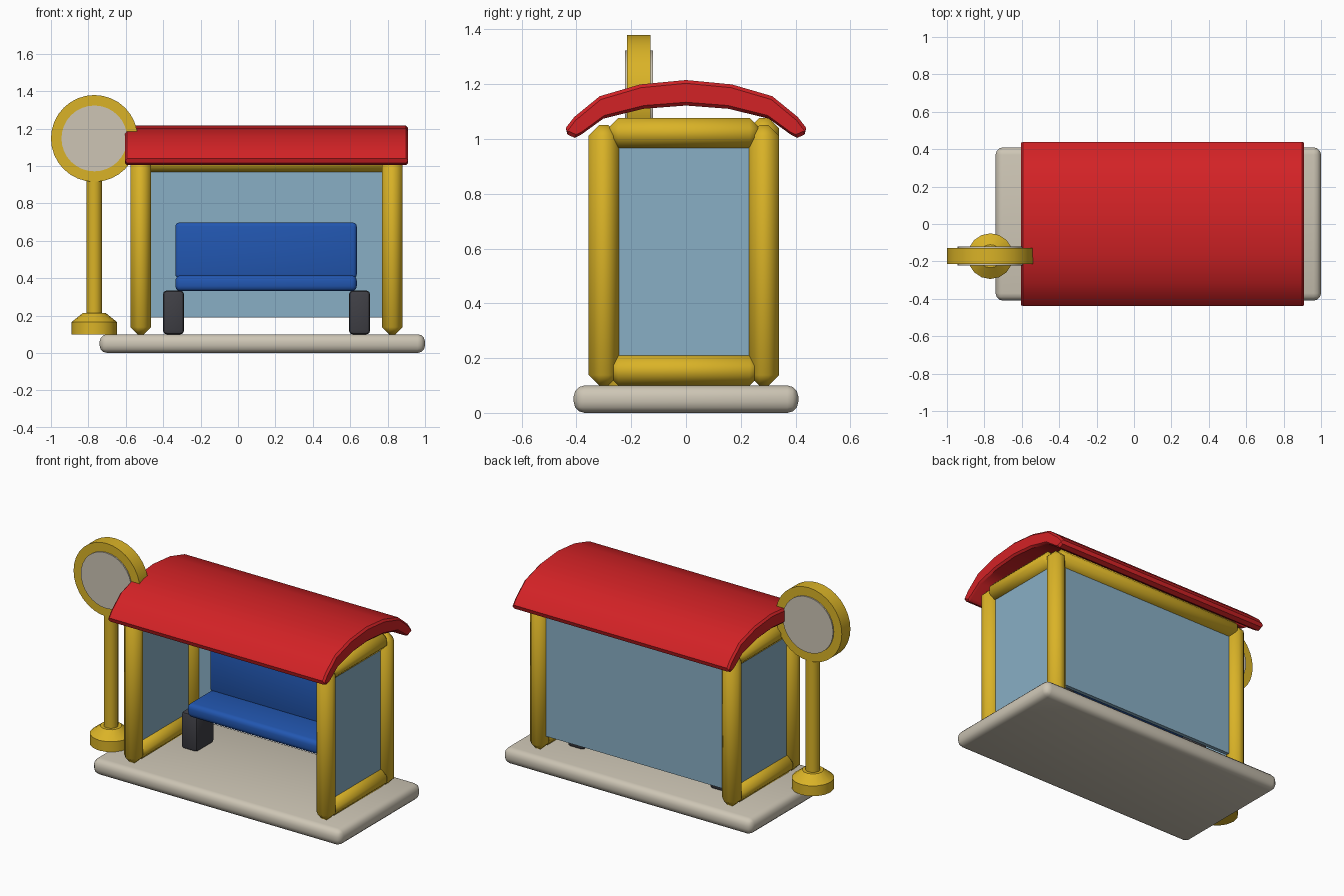
import bpy, bmesh, math

if "Cube" in bpy.data.objects:
    bpy.data.objects.remove(bpy.data.objects["Cube"])


def material(name, rgb):
    m = bpy.data.materials.new(name)
    m.use_nodes = True
    m.diffuse_color = (*rgb, 1)
    node = next(n for n in m.node_tree.nodes if n.type == "BSDF_PRINCIPLED")
    node.inputs["Base Color"].default_value = (*rgb, 1)
    return m


YELLOW = material("yellow paint", (0.70, 0.45, 0.02))
RED = material("red roof", (0.65, 0.016, 0.019))
BLUE = material("blue seat", (0.016, 0.095, 0.44))
GLASS = material("pale blue glass", (0.25, 0.43, 0.56))
CREAM = material("cream concrete", (0.61, 0.56, 0.46))
DARK = material("dark grey", (0.05, 0.05, 0.06))


def finish(name, bm, mat, bevel=0, segments=1, angle=35):
    bmesh.ops.recalc_face_normals(bm, faces=bm.faces)
    if bevel:
        sharp = [e for e in bm.edges if e.calc_face_angle(0) > math.radians(50)]
        bmesh.ops.bevel(bm, geom=sharp, offset=bevel, segments=segments,
                        profile=0.5, affect="EDGES", clamp_overlap=True)
    mesh = bpy.data.meshes.new(name)
    bm.to_mesh(mesh)
    bm.free()
    mesh.materials.append(mat)
    ob = bpy.data.objects.new(name, mesh)
    bpy.context.collection.objects.link(ob)
    bpy.ops.object.select_all(action="DESELECT")
    ob.select_set(True)
    bpy.context.view_layer.objects.active = ob
    bpy.ops.object.shade_smooth_by_angle(angle=math.radians(angle))
    return ob


def box(name, xs, ys, zs, mat, bevel=0, segments=1, angle=35):
    bm = bmesh.new()
    bmesh.ops.create_cube(bm, size=1)
    for v in bm.verts:
        v.co = [(a + b) / 2 + c * (b - a) for (a, b), c in zip((xs, ys, zs), v.co)]
    return finish(name, bm, mat, bevel, segments, angle)


def lathe(name, profile, centre, mat, sides, along_y=False):
    """Closed turned solid from (radius, height) points."""
    bm = bmesh.new()
    rings = []
    for r, h in profile:
        ring = []
        for i in range(sides):
            a = math.tau * i / sides
            p = (r * math.cos(a), r * math.sin(a), h)
            if along_y:
                p = (p[0], p[2], p[1])
            ring.append(bm.verts.new([c + d for c, d in zip(centre, p)]))
        rings.append(ring)
    for low, high in zip(rings, rings[1:]):
        for i in range(sides):
            j = (i + 1) % sides
            bm.faces.new((low[i], low[j], high[j], high[i]))
    bm.faces.new(rings[0])
    bm.faces.new(rings[-1])
    return finish(name, bm, mat)


def span(centre, half):
    return centre - half, centre + half


# Platform
box("platform", (-0.74, 1.0), (-0.41, 0.41), (0, 0.10), CREAM, 0.04, 3)

# Frame: posts, side rails, back beam
HALF, CHAMFER = 0.055, 0.038
POST_X = {"right": -0.52, "left": 0.825}
POST_Y = {"front": -0.30, "back": 0.285}
for side, x in POST_X.items():
    for end, y in POST_Y.items():
        box(f"{end}_{side}_post", span(x, HALF), span(y, HALF), (0.10, 1.05),
            YELLOW, CHAMFER, 1, 60)
    for level, z in (("bottom", 0.155), ("top", 1.022)):
        box(f"{side}_{level}_rail", span(x, HALF), (-0.285, 0.27), span(z, HALF),
            YELLOW, CHAMFER, 1, 60)
    box(f"{side}_glass", span(x, 0.012), (-0.28, 0.27), (0.17, 1.0), GLASS)
box("back_beam", (-0.53, 0.835), span(POST_Y["back"], HALF), span(1.022, HALF),
    YELLOW, CHAMFER, 1, 60)
box("back_glass", (-0.50, 0.80), span(POST_Y["back"], 0.012), (0.19, 1.0), GLASS)

# Arched roof, half profile mirrored and extruded along x
outer = [(0, 1.215), (0.167, 1.199), (0.315, 1.156), (0.408, 1.08), (0.439, 1.04),
         (0.433, 1.016), (0.406, 1.004)]
inner = [(0.385, 1.014), (0.302, 1.074), (0.156, 1.11), (0, 1.122)]
half = outer + inner
outline = half + [(-y, z) for y, z in reversed(half[1:-1])]
bm = bmesh.new()
stations = []
for x, shrink in ((-0.605, 0.012), (-0.593, 0), (0.898, 0), (0.91, 0.012)):
    ring = []
    for y, z in outline:
        # pull the end outlines towards the middle of the shell
        mid = 1.168 - 0.72 * y * y
        dz = math.copysign(shrink, mid - z)
        ring.append(bm.verts.new((x, y * (1 - shrink), z + dz)))
    stations.append(ring)
n = len(outline)
for a, b in zip(stations, stations[1:]):
    for i in range(n):
        j = (i + 1) % n
        bm.faces.new((a[i], a[j], b[j], b[i]))
bm.faces.new(stations[0])
bm.faces.new(stations[-1])
finish("roof", bm, RED)

# Bench
box("bench_seat", (-0.335, 0.635), (-0.04, 0.26), (0.33, 0.415), BLUE, 0.028, 3)
box("bench_back", (-0.335, 0.635), (0.19, 0.265), (0.40, 0.697), BLUE, 0.02, 3)
for side, x in (("right", -0.345), ("left", 0.65)):
    box(f"bench_{side}_leg", span(x, 0.056), (0.0, 0.18), (0.10, 0.333), DARK, 0.018, 2)

# Round stop sign on its pole
SX, SY = -0.768, -0.172
lathe("sign_foot", [(0.122, 0.10), (0.122, 0.165), (0.062, 0.213)], (SX, SY, 0), YELLOW, 16)
lathe("sign_pole", [(0.042, 0.18), (0.042, 0.95)], (SX, SY, 0), YELLOW, 16)
lathe("sign_rim", [(0.232, -0.043), (0.232, 0.043)], (SX, SY, 1.147), YELLOW, 32, True)
lathe("sign_face", [(0.176, -0.051), (0.176, 0.051)], (SX, SY, 1.147), CREAM, 32, True)
